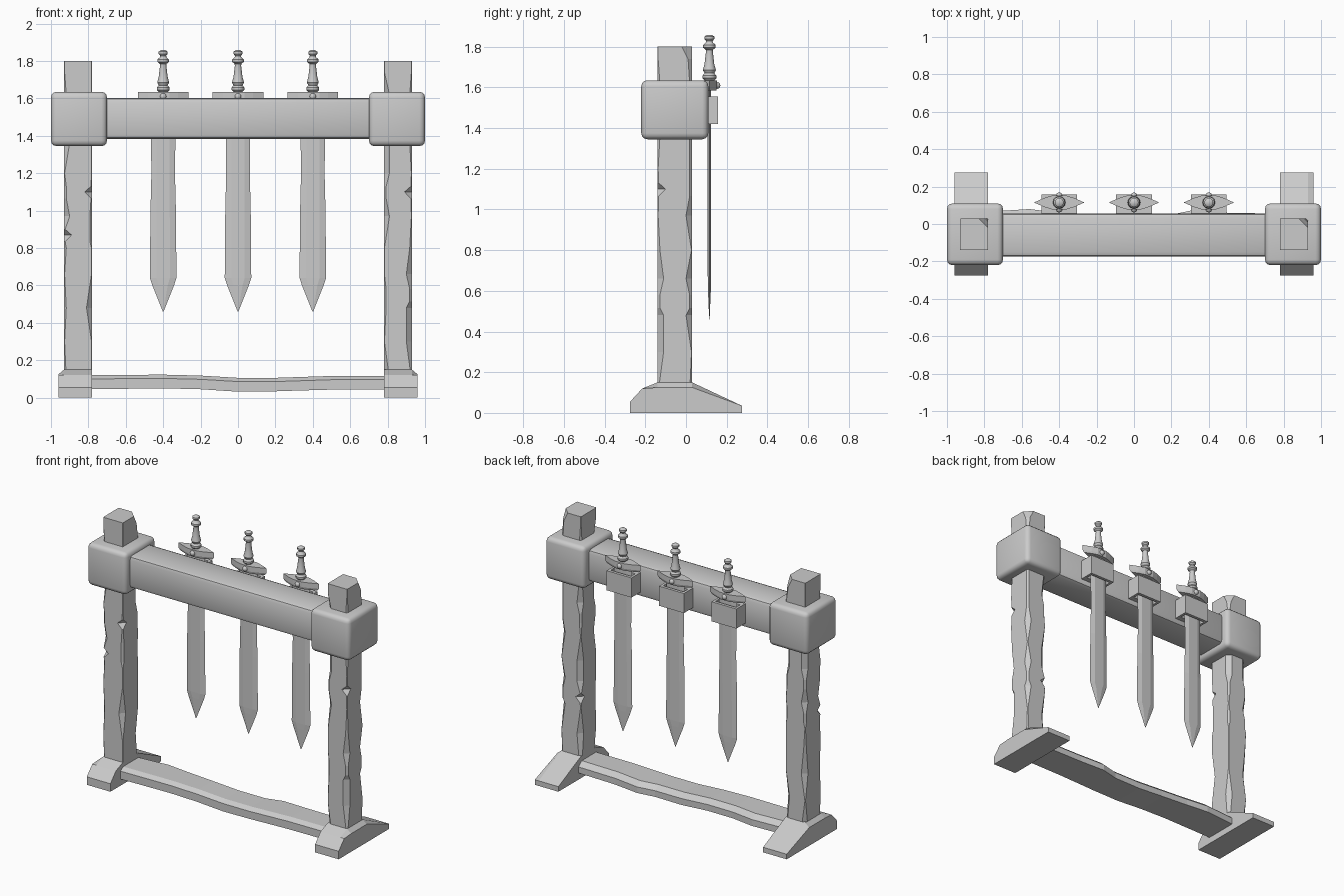
import bpy, bmesh, math, random

if "Cube" in bpy.data.objects:
    bpy.data.objects.remove(bpy.data.objects["Cube"])

random.seed(7)


def finish(name, bm, smooth=False):
    bmesh.ops.recalc_face_normals(bm, faces=bm.faces)
    me = bpy.data.meshes.new(name)
    bm.to_mesh(me)
    bm.free()
    ob = bpy.data.objects.new(name, me)
    bpy.context.collection.objects.link(ob)
    if smooth:
        bpy.ops.object.select_all(action='DESELECT')
        ob.select_set(True)
        bpy.context.view_layer.objects.active = ob
        bpy.ops.object.shade_smooth_by_angle(angle=math.radians(35))
    return ob


def loft(name, rings, smooth=False):
    """Skin equal-length rings of points and cap both ends."""
    bm = bmesh.new()
    vs = [[bm.verts.new(p) for p in r] for r in rings]
    n = len(vs[0])
    for a, b in zip(vs, vs[1:]):
        for i in range(n):
            j = (i + 1) % n
            bm.faces.new((a[i], a[j], b[j], b[i]))
    bm.faces.new(vs[0])
    bm.faces.new(vs[-1])
    return finish(name, bm, smooth)


def add_box(bm, x0, x1, y0, y1, z0, z1):
    r = bmesh.ops.create_cube(bm, size=1)
    for v in r['verts']:
        v.co = ((x0 + x1) / 2 + v.co.x * (x1 - x0),
                (y0 + y1) / 2 + v.co.y * (y1 - y0),
                (z0 + z1) / 2 + v.co.z * (z1 - z0))


def rounded_box(name, dims, width, segments):
    bm = bmesh.new()
    add_box(bm, *dims)
    bmesh.ops.bevel(bm, geom=bm.edges[:], offset=width, segments=segments,
                    profile=0.5, affect='EDGES')
    return finish(name, bm, True)


def post(name, x0, x1, notches):
    """Square timber with unevenly worn corners and a few V notches."""
    levels = [(z, [random.choice((.003, .012, .03)) for _ in range(4)])
              for z in (.10, .30, .48, .66, .80, .97, 1.20, 1.36, 1.62)]
    for z, corner in notches:
        for dz, c in ((-.035, .006), (0, .04), (.03, .006)):
            cs = [.012] * 4
            cs[corner] = c
            levels.append((z + dz, cs))
    levels.append((1.74, [.003, .003, .02, .003]))
    levels.append((1.80, [.003, .003, .05, .003]))
    levels.sort(key=lambda l: l[0])
    y0, y1 = -.14, .03
    rings = []
    for z, (a, b, c, d) in levels:
        rings.append([(x0, y0 + a, z), (x0 + a, y0, z), (x1 - b, y0, z), (x1, y0 + b, z),
                      (x1, y1 - c, z), (x1 - c, y1, z), (x0 + d, y1, z), (x0, y1 - d, z)])
    loft(name, rings)


# side frames: post, foot and collar on each side
foot_profile = [(-.275, 0), (-.275, .055), (-.215, .12), (-.14, .15),
                (.03, .15), (.275, .035), (.275, 0)]
for s, side in ((-1, 'left'), (1, 'right')):
    xs = sorted((s * .78, s * .93))
    post(side + '_post', *xs, [(.87, 0), (1.10, 1)] if s < 0 else [(1.10, 1), (.55, 3)])
    loft(side + '_foot', [[(s * x, y, min(z, top)) for y, z in foot_profile]
                          for x, top in ((.78, 1), (.93, 1), (.96, .125))])
    xs = sorted((s * .70, s * 1.0))
    rounded_box(side + '_collar', (*xs, -.22, .11, 1.345, 1.635), .03, 3)

# top beam
rounded_box('top_beam', (-.74, .74, -.175, .057, 1.383, 1.603), .025, 2)

# warped bottom rail: x, bottom, top, back edge
rail = []
for x, b, t, yb in ((-.79, .045, .12, .065), (-.56, .048, .122, .08), (-.4, .05, .123, .06),
                    (-.2, .045, .118, .05), (0, .032, .106, .05), (.2, .034, .106, .05),
                    (.32, .038, .11, .075), (.5, .043, .116, .06), (.79, .045, .117, .055)):
    rail.append([(x, -.165, b), (x, -.165, t - .02), (x, -.135, t),
                 (x, yb - .035, t), (x, yb, t - .03), (x, yb, b)])
loft('bottom_rail', rail)

# swords hanging in slotted brackets behind the beam
YC = .115
grip = [(.020, 1.63), (.034, 1.645), (.034, 1.658), (.024, 1.67), (.032, 1.685),
        (.024, 1.715), (.017, 1.775), (.018, 1.785), (.031, 1.795), (.031, 1.808),
        (.018, 1.82), (.016, 1.828), (.024, 1.838), (.024, 1.850), (.012, 1.858)]
lens = [(-.135, 0), (-.08, -.024), (-.035, -.038), (.035, -.038), (.08, -.024),
        (.135, 0), (.08, .024), (.035, .038), (-.035, .038), (-.08, .024)]
for i, cx in enumerate((-.4, 0, .4), 1):
    # bracket: four walls round an open slot
    bm = bmesh.new()
    add_box(bm, cx - .095, cx + .095, .05, .092, 1.42, 1.555)
    add_box(bm, cx - .095, cx + .095, .138, .158, 1.42, 1.555)
    for s in (-1, 1):
        a, b = sorted((cx + s * .078, cx + s * .095))
        add_box(bm, a, b, .092, .138, 1.42, 1.555)
    finish(f'bracket_{i}', bm)
    # blade
    rings = []
    for z, w, r, t in ((1.60, .068, .035, .009), (1.2, .063, .035, .009),
                       (1.0, .068, .035, .009), (.64, .071, .036, .008),
                       (.60, .058, .024, .007), (.46, .002, .001, .001)):
        rings.append([(cx - w, YC, z), (cx - r, YC - t, z), (cx + r, YC - t, z),
                      (cx + w, YC, z), (cx + r, YC + t, z), (cx - r, YC + t, z)])
    loft(f'blade_{i}', rings)
    # guard
    loft(f'guard_{i}', [[(cx + x * k, YC + y * k, z) for x, y in lens]
                        for z, k in ((1.585, .9), (1.60, 1), (1.635, 1))])
    # guard studs
    bm = bmesh.new()
    for s in (-1, 1):
        r = bmesh.ops.create_uvsphere(bm, u_segments=10, v_segments=6, radius=.018)
        bmesh.ops.translate(bm, verts=r['verts'], vec=(cx, YC + s * .036, 1.61))
    finish(f'guard_studs_{i}', bm, True)
    # turned grip and pommel
    loft(f'grip_{i}', [[(cx + r * math.cos(k * math.tau / 12),
                         YC + r * math.sin(k * math.tau / 12), z) for k in range(12)]
                       for r, z in grip], True)
